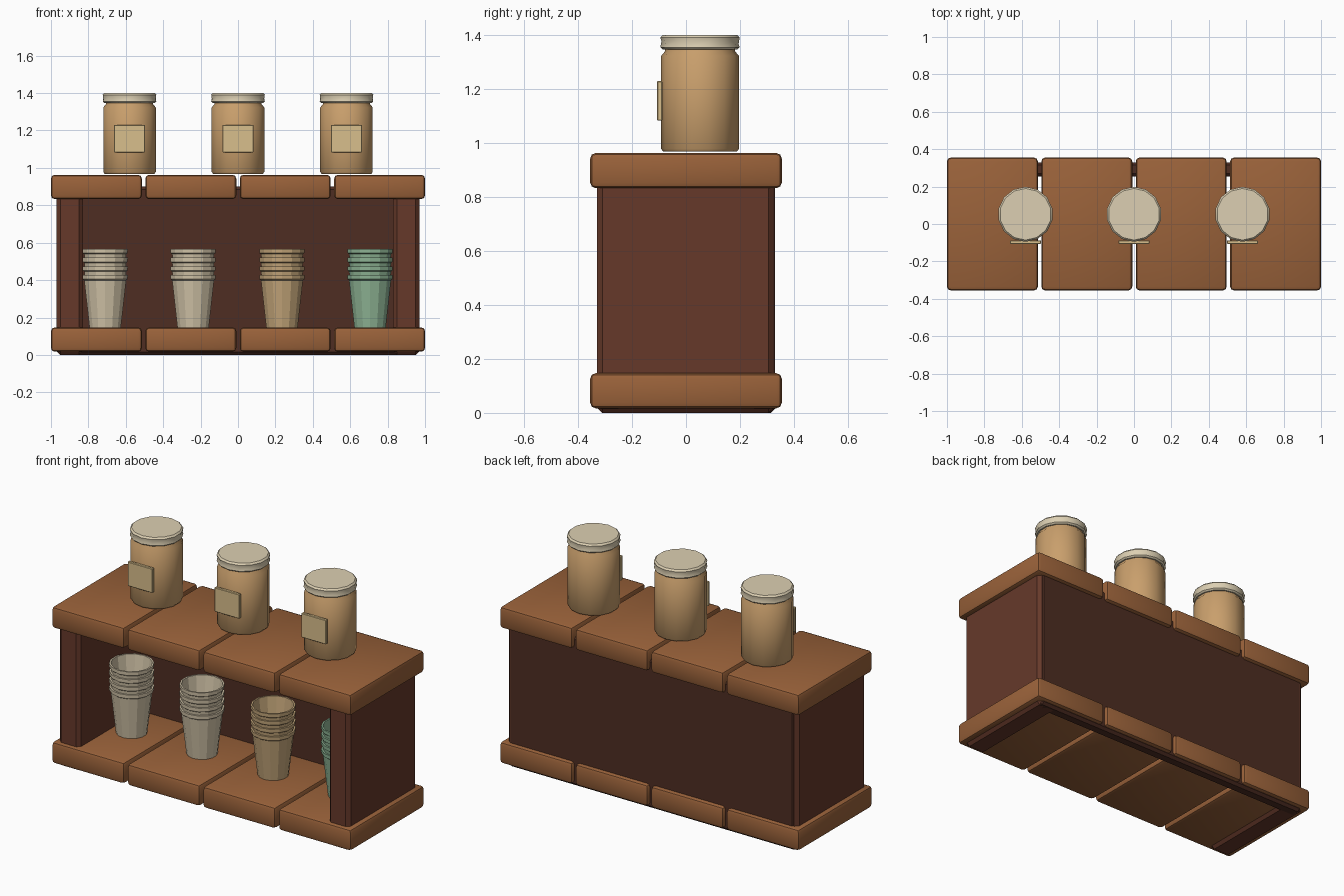
import bpy, bmesh, math

if "Cube" in bpy.data.objects:
    bpy.data.objects.remove(bpy.data.objects["Cube"])


def mat(name, hexcol):
    m = bpy.data.materials.new(name)
    rgb = [int(hexcol[i:i + 2], 16) / 255 for i in (0, 2, 4)]
    m.diffuse_color = [((c + 0.055) / 1.055) ** 2.4 for c in rgb] + [1]
    m.use_nodes = True
    m.node_tree.nodes["Principled BSDF"].inputs["Base Color"].default_value = m.diffuse_color
    return m


PLANK = mat("plank_wood", "9a623a")
DARK = mat("side_wood", "66392a")
BACK = mat("back_wood", "4e2d22")
TAN = mat("jar_tan", "c99f6c")
LID = mat("lid_cream", "dccfb2")
PAPER = mat("label_paper", "d9bf8c")
CREAM = mat("cup_cream", "d2c4a8")
BEIGE = mat("cup_beige", "c4a67a")
GREEN = mat("cup_green", "8fb595")


def finish(name, bm, material, smooth=None):
    bmesh.ops.recalc_face_normals(bm, faces=bm.faces)
    me = bpy.data.meshes.new(name)
    bm.to_mesh(me)
    bm.free()
    me.materials.append(material)
    ob = bpy.data.objects.new(name, me)
    bpy.context.collection.objects.link(ob)
    if smooth:
        bpy.ops.object.select_all(action='DESELECT')
        ob.select_set(True)
        bpy.context.view_layer.objects.active = ob
        bpy.ops.object.shade_smooth_by_angle(angle=math.radians(smooth))
    return ob


def box(name, x, y, z, material, bevel=0.02, segments=1):
    bm = bmesh.new()
    bmesh.ops.create_cube(bm, size=1)
    for v in bm.verts:
        for i, (lo, hi) in enumerate((x, y, z)):
            v.co[i] = lo if v.co[i] < 0 else hi
    bmesh.ops.bevel(bm, geom=bm.edges[:], offset=bevel, segments=segments,
                    profile=0.5, affect='EDGES')
    return finish(name, bm, material, 35)


def lathe(name, profile, loc, material, sides=12, smooth=None, wobble=None):
    """Revolve (radius, height) points; radius 0 closes on the axis."""
    bm = bmesh.new()
    rings = []
    for j, (r, h) in enumerate(profile):
        if r == 0:
            rings.append([bm.verts.new((loc[0], loc[1], loc[2] + h))] * sides)
            continue
        ring = []
        for i in range(sides):
            a = 2 * math.pi * (i + 0.5) / sides
            dz = 0.005 * (-1) ** i if wobble == j else 0
            ring.append(bm.verts.new((loc[0] + r * math.cos(a),
                                      loc[1] + r * math.sin(a), loc[2] + h + dz)))
        rings.append(ring)
    for a, b in zip(rings, rings[1:]):
        for i in range(sides):
            k = (i + 1) % sides
            bm.faces.new(list(dict.fromkeys((a[i], a[k], b[k], b[i]))))
    return finish(name, bm, material, smooth)


# Shelf and counter planks
for label, z in (("base_plank", (0.017, 0.147)), ("top_plank", (0.833, 0.963))):
    for i in range(4):
        x0 = -1 + i * 0.5047
        box(f"{label}_{i + 1}", (x0, x0 + 0.486), (-0.355, 0.355), z, PLANK, 0.02, 2)

# Side walls and back panel, running down to the ground
for side, x in (("left", (-0.97, -0.83)), ("right", (0.83, 0.97))):
    box(f"{side}_wall", x, (-0.33, 0.325), (0, 0.90), DARK)
box("back_panel", (-0.955, 0.955), (0.255, 0.33), (0, 0.90), BACK, 0.015)

# Stacks of nested cups
cup = [(0, 0), (0.086, 0), (0.115, 0.252), (0.123, 0.258), (0.124, 0.28),
       (0.114, 0.28), (0.080, 0.02), (0, 0.02)]
for s, (x, m) in enumerate(((-0.71, CREAM), (-0.24, CREAM), (0.235, BEIGE), (0.706, GREEN))):
    for k in range(4):
        lathe(f"cup_{s + 1}_{k + 1}", cup, (x, 0, 0.147 + 0.0465 * k), m, 14)

# Jars with lids and blank labels
body = [(0, 0), (0.136, 0), (0.144, 0.010), (0.144, 0.355), (0.130, 0.372),
        (0.130, 0.39), (0, 0.39)]
lid = [(0, 0), (0.138, 0), (0.147, 0.008), (0.143, 0.025), (0.147, 0.044),
       (0.138, 0.054), (0, 0.054)]
for i, x in enumerate((-0.58, 0, 0.58)):
    lathe(f"jar_body_{i + 1}", body, (x, 0.052, 0.968), TAN, 14, 40)
    lathe(f"jar_lid_{i + 1}", lid, (x, 0.052, 1.347), LID, 14, 30, wobble=3)
    box(f"jar_label_{i + 1}", (x - 0.083, x + 0.083), (-0.107, -0.088), (1.083, 1.23), PAPER, 0.003)
